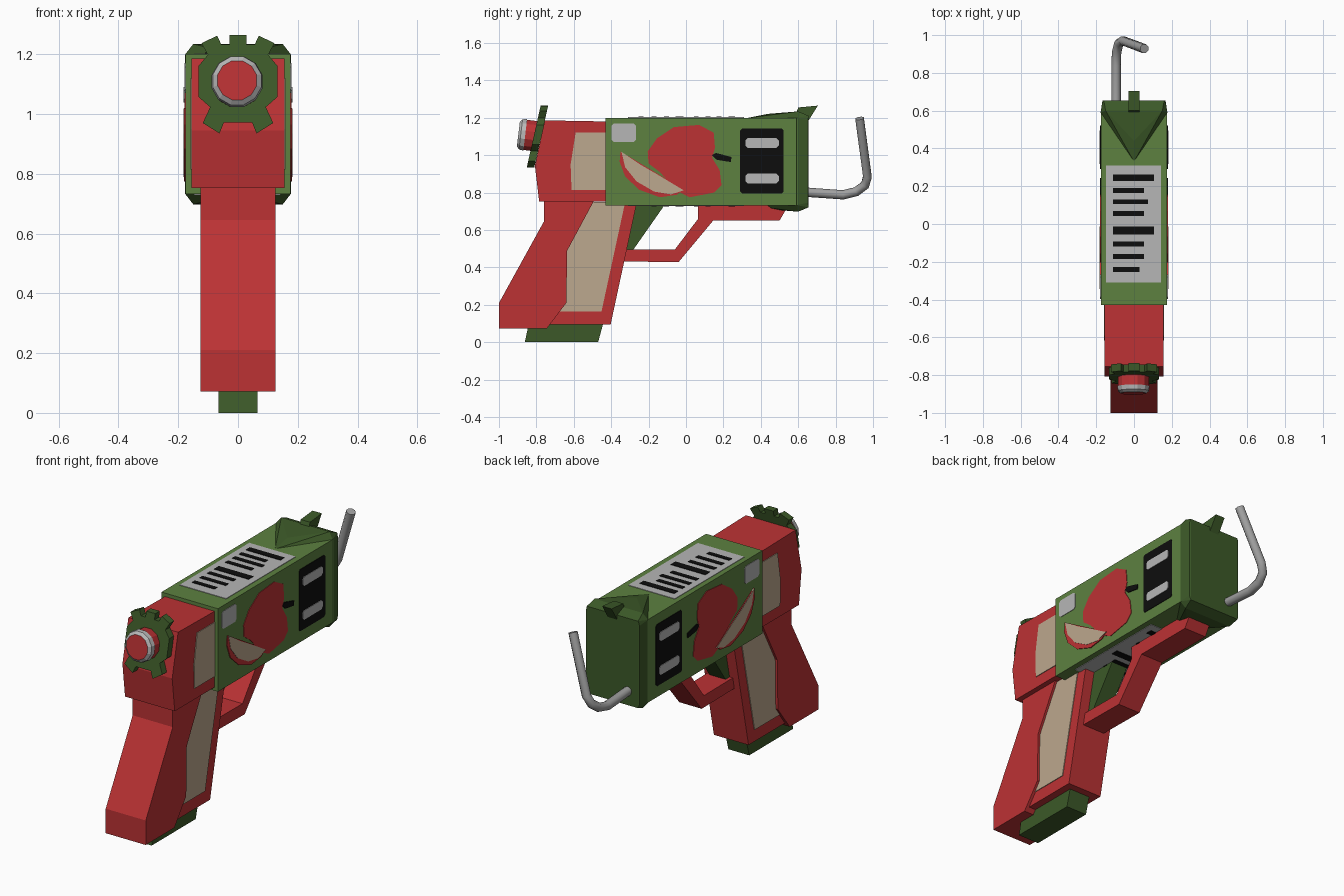
import bpy, bmesh, math
from mathutils import Vector, Matrix

if "Cube" in bpy.data.objects:
    bpy.data.objects.remove(bpy.data.objects["Cube"], do_unlink=True)


def material(name, r, g, b):
    def linear(c):
        return (c / 255 / 12.92) if c < 11 else ((c / 255 + 0.055) / 1.055) ** 2.4
    m = bpy.data.materials.new(name)
    col = (linear(r), linear(g), linear(b), 1)
    m.diffuse_color = col
    m.use_nodes = True
    m.node_tree.nodes["Principled BSDF"].inputs["Base Color"].default_value = col
    return m


RED = material("red", 188, 50, 52)
TAN = material("tan", 188, 168, 142)
GREEN = material("leaf green", 93, 129, 64)
DARK = material("dark green", 60, 89, 40)
PALE = material("pale grey", 182, 182, 182)
STEEL = material("steel grey", 160, 160, 160)
BLACK = material("black", 13, 13, 13)


def finish(name, bm, *mats):
    bmesh.ops.recalc_face_normals(bm, faces=bm.faces)
    mesh = bpy.data.meshes.new(name)
    bm.to_mesh(mesh)
    bm.free()
    for m in mats:
        mesh.materials.append(m)
    ob = bpy.data.objects.new(name, mesh)
    bpy.context.collection.objects.link(ob)
    return ob


def side(p, d):      # profile in y, z extruded along x
    return (d, p[0], p[1])


def flat(p, d):      # profile in x, y extruded along z
    return (p[0], p[1], d)


def tilted(p, d):    # profile in x, z on a plane leaning backwards
    return (p[0], d + 0.225 * (p[1] - 1.105), p[1])


def extrude(name, pts, spans, mat, place=side):
    bm = bmesh.new()
    for a, b in spans:
        low = [bm.verts.new(place(p, a)) for p in pts]
        high = [bm.verts.new(place(p, b)) for p in pts]
        bm.faces.new(low)
        bm.faces.new(high)
        for i in range(len(pts)):
            j = (i + 1) % len(pts)
            bm.faces.new((low[i], low[j], high[j], high[i]))
    return finish(name, bm, mat)


def block(name, pts, half, mat):
    return extrude(name, pts, [(-half, half)], mat)


def decal(name, pts, half, t, mat):
    """Thin plate on both sides of a part of the given half width."""
    return extrude(name, pts, [(half - 0.001, half + t), (-half - t, 0.001 - half)], mat)


def rect(a0, a1, b0, b1, cut=0.0):
    if not cut:
        return [(a0, b0), (a1, b0), (a1, b1), (a0, b1)]
    c = cut
    return [(a0 + c, b0), (a1 - c, b0), (a1, b0 + c), (a1, b1 - c),
            (a1 - c, b1), (a0 + c, b1), (a0, b1 - c), (a0, b0 + c)]


# Main body and slide
W = 0.176
block("body", rect(-0.43, 0.598, 0.732, 1.2), W, GREEN)
block("slide", [(-0.785, 0.752), (-0.808, 0.945), (-0.755, 1.186),
                (-0.42, 1.18), (-0.42, 0.752)], 0.155, RED)
decal("slide_panel", [(-0.59, 1.12), (-0.43, 1.12), (-0.43, 0.815),
                      (-0.612, 0.815), (-0.617, 0.95)], 0.155, 0.004, TAN)

# Faceted rear cap with wedges running onto the top and bottom
bm = bmesh.new()
for s in (1, -1):
    for x, y, h in ((0, 0.33, 0.233), (0, 0.44, 0.255), (0.15, 0.6, 0.268),
                    (0.177, 0.59, 0.233), (0.16, 0.655, 0.245), (0.167, 0.652, 0.22)):
        for sx in ((1, -1) if x else (1,)):
            bm.verts.new((x * sx, y, 0.966 + h * s))
hull = bmesh.ops.convex_hull(bm, input=bm.verts)
bmesh.ops.delete(bm, geom=list({v for v in hull["geom_interior"]
                                if isinstance(v, bmesh.types.BMVert)}), context="VERTS")
finish("rear_cap", bm, DARK)
block("rear_sight", [(0.58, 1.2), (0.6, 1.255), (0.705, 1.265), (0.655, 1.185)], 0.029, DARK)

# Grip, magazine, trigger and guard
block("grip_strap", [(-0.76, 0.76), (-0.76, 0.645), (-1, 0.21), (-1, 0.072), (-0.745, 0.072),
                     (-0.64, 0.21), (-0.635, 0.49), (-0.49, 0.76)], 0.125, RED)
block("grip_core", [(-0.6, 0.75), (-0.75, 0.4), (-0.75, 0.095), (-0.403, 0.095),
                    (-0.262, 0.75)], 0.108, RED)
decal("grip_panel", [(-0.5, 0.75), (-0.635, 0.49), (-0.64, 0.215), (-0.68, 0.163),
                     (-0.452, 0.163), (-0.325, 0.75)], 0.108, 0.004, TAN)
block("magazine", [(-0.862, 0), (-0.84, 0.1), (-0.44, 0.11), (-0.47, 0)], 0.065, DARK)
block("trigger", [(-0.3, 0.74), (-0.11, 0.74), (-0.285, 0.49), (-0.33, 0.49)], 0.05, DARK)
block("trigger_guard", [(-0.34, 0.432), (-0.04, 0.428), (0.145, 0.65), (0.5, 0.65),
                        (0.535, 0.71), (0.535, 0.74), (0.065, 0.74), (0.065, 0.66),
                        (-0.06, 0.495), (-0.34, 0.497)], 0.07, RED)

# Notched front plate, mirrored from its right half
half = [(0.028, 1.265), (0.028, 1.233), (0.056, 1.233), (0.07, 1.262), (0.122, 1.237),
        (0.101, 1.198), (0.132, 1.161), (0.132, 1.057), (0.093, 1.023),
        (0.118, 0.97), (0.062, 0.935), (0.047, 0.972)]
extrude("front_plate", half + [(-x, z) for x, z in reversed(half)],
        [(-0.813, -0.773)], DARK, tilted)

# Muzzle: red barrel, pale ring, red centre
bm = bmesh.new()
N = 12
rings = []
for d, r in ((0, 0.084), (0.07, 0.084), (0.07, 0.088), (0.094, 0.084), (0.107, 0.068)):
    rings.append([bm.verts.new((r * math.cos(math.tau * (i + 0.5) / N), -d,
                                r * math.sin(math.tau * (i + 0.5) / N))) for i in range(N)])
for k in range(len(rings) - 1):
    for i in range(N):
        j = (i + 1) % N
        f = bm.faces.new((rings[k][i], rings[k][j], rings[k + 1][j], rings[k + 1][i]))
        f.material_index = 1 if k else 0
bm.faces.new(rings[0])
bm.faces.new(rings[-1])
bm.transform(Matrix.Translation((-0.003, -0.79, 1.1)) @ Matrix.Rotation(-0.12, 4, "X"))
finish("muzzle", bm, RED, PALE)

# Bent wire hook at the rear
curve = bpy.data.curves.new("rear_hook", "CURVE")
curve.dimensions = "3D"
curve.bevel_depth = 0.025
curve.bevel_resolution = 2
curve.use_fill_caps = True
path = [(-0.095, 0.6, 0.805), (-0.095, 0.84, 0.788), (-0.092, 0.91, 0.805),
        (-0.08, 0.957, 0.84), (-0.058, 0.97, 0.885), (0.055, 0.928, 1.197)]
spline = curve.splines.new("POLY")
spline.points.add(len(path) - 1)
for point, co in zip(spline.points, path):
    point.co = (*co, 1)
curve.materials.append(STEEL)
hook = bpy.data.objects.new("rear_hook", curve)
bpy.context.collection.objects.link(hook)
bpy.ops.object.select_all(action="DESELECT")
hook.select_set(True)
bpy.context.view_layer.objects.active = hook
bpy.ops.object.convert(target="MESH")
bpy.ops.object.shade_smooth_by_angle(angle=math.radians(50))

# Striped label on the top and underside
extrude("label", rect(-0.147, 0.143, -0.31, 0.31), [(1.199, 1.203), (0.729, 0.733)], PALE, flat)
stripes = [(0.245, 0.018, 0.105), (0.177, 0.013, 0.053), (0.118, 0.013, 0.075),
           (0.055, 0.013, 0.053), (-0.035, 0.021, 0.105), (-0.105, 0.013, 0.053),
           (-0.172, 0.013, 0.053), (-0.24, 0.013, 0.03)]
for n, (y, h, end) in enumerate(stripes):
    extrude(f"label_stripe_{n + 1}", rect(-0.11, end, y - h, y + h),
            [(1.2, 1.206), (0.726, 0.732)], BLACK, flat)

# Painted side details: patch, dark panel with two bars, apple and slice
decal("side_patch", rect(-0.398, -0.268, 1.07, 1.17, 0.012), W, 0.003, PALE)
decal("side_panel", rect(0.29, 0.522, 0.795, 1.143, 0.01), W, 0.003, BLACK)
for n, z in enumerate((0.875, 1.065)):
    decal(f"side_bar_{n + 1}", rect(0.318, 0.496, z - 0.026, z + 0.026, 0.012), W, 0.006, PALE)
decal("apple", [(-0.205, 1.02), (-0.155, 1.09), (-0.065, 1.15), (0.07, 1.162), (0.148, 1.12),
                (0.155, 1.04), (0.14, 0.985), (0.18, 0.92), (0.19, 0.84), (0.15, 0.8),
                (0.02, 0.775), (-0.05, 0.81), (-0.14, 0.91), (-0.2, 0.955)], W, 0.003, RED)
decal("apple_stem", [(0.138, 1.0), (0.16, 1.012), (0.243, 0.99), (0.24, 0.963),
                     (0.165, 0.975)], W, 0.005, BLACK)
decal("slice_skin", [(-0.35, 1.02), (-0.355, 0.965), (-0.325, 0.885), (-0.25, 0.815),
                     (-0.14, 0.775), (-0.05, 0.788), (-0.01, 0.815)], W, 0.005, RED)
decal("slice_flesh", [(-0.345, 1.018), (-0.325, 0.935), (-0.265, 0.86), (-0.17, 0.805),
                      (-0.08, 0.79), (-0.012, 0.812), (-0.15, 0.895), (-0.245, 0.95)],
      W, 0.007, TAN)
